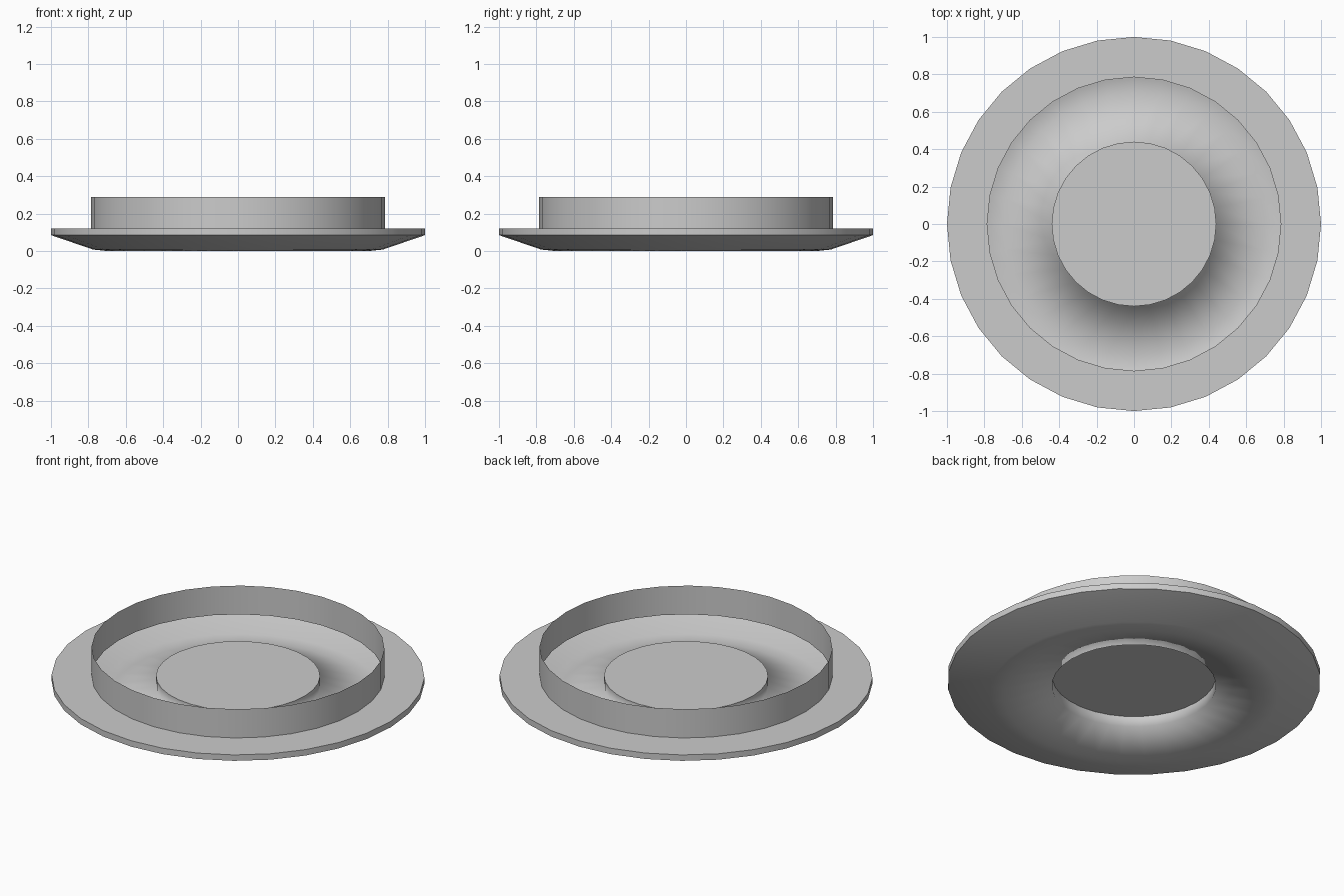
import bpy, bmesh, math

if "Cube" in bpy.data.objects:
    bpy.data.objects.remove(bpy.data.objects["Cube"])

SIDES = 32


def lathe(name, profile, cap=False, sharp=()):
    """Spin (radius, height) points round z; sharp lists the hard-edged rings."""
    bm = bmesh.new()
    rings = []
    for r, z in profile:
        rings.append([bm.verts.new((r * math.cos(2 * math.pi * i / SIDES),
                                    r * math.sin(2 * math.pi * i / SIDES), z))
                      for i in range(SIDES)])
    for a, b in zip(rings, rings[1:]):
        for i in range(SIDES):
            j = (i + 1) % SIDES
            bm.faces.new((a[i], a[j], b[j], b[i])).smooth = True
    if cap:
        bm.faces.new(rings[-1])
    for k in sharp:
        for i in range(SIDES):
            bm.edges.get((rings[k][i], rings[k][(i + 1) % SIDES])).smooth = False
    mesh = bpy.data.meshes.new(name)
    bm.to_mesh(mesh)
    bm.free()
    obj = bpy.data.objects.new(name, mesh)
    bpy.context.collection.objects.link(obj)
    return obj


# Thin upright collar, open at the top
lathe("collar", [(0.785, 0.29), (0.785, 0.12)])

# Flat flange, short outer edge, dished underside and raised centre disc
lathe("dished_base",
      [(0.785, 0.12), (1.0, 0.12), (1.0, 0.085), (0.775, 0.008), (0.70, 0.0),
       (0.44, 0.06), (0.44, 0.122)],
      cap=True, sharp=(1, 2, 6))
